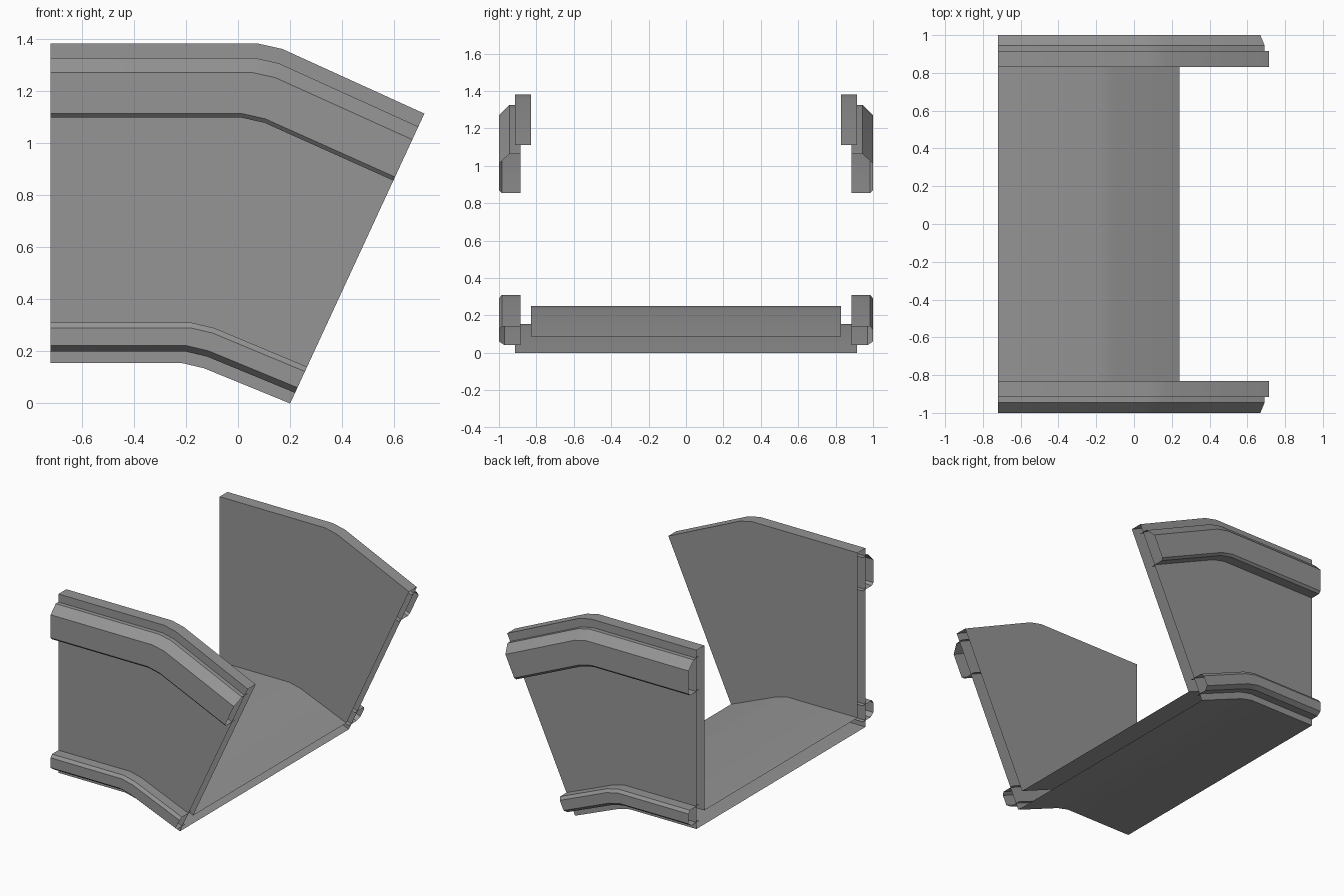
import bpy
import bmesh
import math

cube = bpy.data.objects.get("Cube")
if cube:
    bpy.data.objects.remove(cube, do_unlink=True)

# One painted metal colour
metal = bpy.data.materials.new("grey metal")
metal.use_nodes = True
grey = (0.3, 0.3, 0.3, 1)
metal.diffuse_color = grey
metal.node_tree.nodes["Principled BSDF"].inputs["Base Color"].default_value = grey

# Stations along the bend: (x, z) at the foot and at the rim of the channel
STATIONS = [
    ((-0.72, 0.155), (-0.72, 1.38)),
    ((-0.215, 0.155), (0.08, 1.38)),
    ((-0.13, 0.135), (0.17, 1.36)),
    ((0.2, 0.0), (0.715, 1.112)),
]
FOOT, RIM = 0.155, 1.38


def sweep(name, section, closed):
    """Sweep a (y, height) section through the stations, leaving the ends open."""
    bm = bmesh.new()
    rings = []
    for foot, rim in STATIONS:
        ring = []
        for y, height in section:
            t = (height - FOOT) / (RIM - FOOT)
            x = foot[0] + t * (rim[0] - foot[0])
            z = foot[1] + t * (rim[1] - foot[1])
            ring.append(bm.verts.new((x, y, z)))
        rings.append(ring)
    count = len(section)
    for a, b in zip(rings, rings[1:]):
        for i in range(count if closed else count - 1):
            j = (i + 1) % count
            bm.faces.new((a[i], a[j], b[j], b[i]))
    # Counter-clockwise sections already face outward
    mesh = bpy.data.meshes.new(name)
    bm.to_mesh(mesh)
    bm.free()
    mesh.materials.append(metal)
    obj = bpy.data.objects.new(name, mesh)
    bpy.context.collection.objects.link(obj)
    bpy.ops.object.select_all(action="DESELECT")
    obj.select_set(True)
    bpy.context.view_layer.objects.active = obj
    bpy.ops.object.shade_smooth_by_angle(angle=math.radians(28))
    return obj


def mirrored(section):
    return [(-y, h) for y, h in reversed(section)]


# Hollow U-shaped channel: floor and two side walls
half = [(0.915, FOOT), (0.915, RIM), (0.83, RIM), (0.83, 0.25)]
sweep("channel", half + mirrored(half), True)

# Chamfered rails along the outside of each wall
lower = [(0.885, 0.2), (0.97, 0.2), (1.0, 0.222), (1.0, 0.29), (0.985, 0.31), (0.885, 0.31)]
upper = [(0.885, 1.097), (0.985, 1.097), (1.0, 1.112), (1.0, 1.27), (0.945, 1.325), (0.885, 1.325)]
for label, section in (("lower_rail", lower), ("upper_rail", upper)):
    sweep("back_" + label, section, False)
    sweep("front_" + label, mirrored(section), False)
